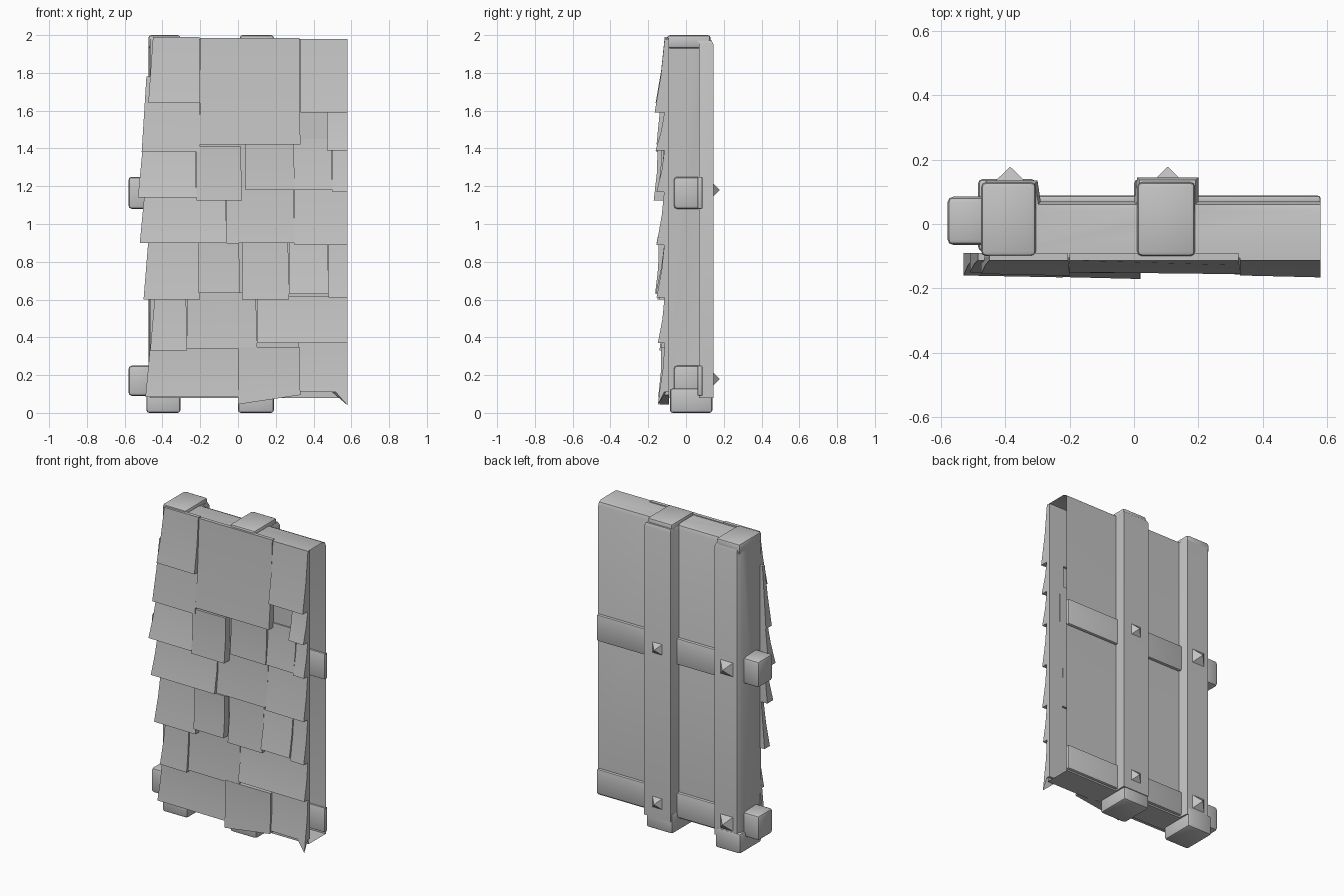
import bpy
import bmesh
from math import radians

cube = bpy.data.objects.get("Cube")
if cube:
    bpy.data.objects.remove(cube, do_unlink=True)

grey = bpy.data.materials.new("weathered grey")
grey.use_nodes = True
colour = (0.55, 0.55, 0.55, 1)
grey.diffuse_color = colour
grey.node_tree.nodes["Principled BSDF"].inputs["Base Color"].default_value = colour

RIGHT_END = 0.58
FRONT = -0.105
BACK = 0.07


def finish(name, bm, angle=40):
    """Turn a bmesh into a shaded, coloured object."""
    bmesh.ops.recalc_face_normals(bm, faces=bm.faces)
    mesh = bpy.data.meshes.new(name)
    bm.to_mesh(mesh)
    bm.free()
    obj = bpy.data.objects.new(name, mesh)
    bpy.context.collection.objects.link(obj)
    mesh.materials.append(grey)
    bpy.ops.object.select_all(action="DESELECT")
    obj.select_set(True)
    bpy.context.view_layer.objects.active = obj
    bpy.ops.object.shade_smooth_by_angle(angle=radians(angle))
    return obj


def hull(name, points, bevel=0.0):
    """Convex solid around a few corner points, with softened edges."""
    bm = bmesh.new()
    for p in points:
        bm.verts.new(p)
    bmesh.ops.convex_hull(bm, input=bm.verts)
    bmesh.ops.dissolve_limit(bm, angle_limit=radians(1), verts=bm.verts, edges=bm.edges)
    if bevel:
        bmesh.ops.bevel(bm, geom=bm.edges[:], offset=bevel, segments=2,
                        profile=0.5, affect="EDGES", clamp_overlap=True)
    return finish(name, bm)


def block(name, xs, ys, zs, bevel=0.0):
    return hull(name, [(x, y, z) for x in xs for y in ys for z in zs], bevel)


# Hollow wall shell: post outline extruded upward, left open at one end
outline = [(RIGHT_END, FRONT), (RIGHT_END, BACK), (0.2, BACK), (0.2, 0.145),
           (0.01, 0.145), (0, BACK), (-0.29, BACK), (-0.3, 0.135),
           (-0.46, 0.135), (-0.475, 0.1), (-0.465, FRONT)]
bm = bmesh.new()
base = bm.faces.new([bm.verts.new((x, y, 0.08)) for x, y in outline])
top = bmesh.ops.extrude_face_region(bm, geom=[base], use_keep_orig=True)
for v in top["geom"]:
    if isinstance(v, bmesh.types.BMVert):
        v.co.z = 1.98
open_end = [f for f in bm.faces if all(v.co.x > 0.57 for v in f.verts)]
bmesh.ops.delete(bm, geom=open_end, context="FACES_ONLY")
rim = [e for e in bm.edges if all(v.co.z > 1.9 and v.co.y > 0 for v in e.verts)]
bmesh.ops.bevel(bm, geom=rim, offset=0.03, segments=2, profile=0.5, affect="EDGES")
finish("wall_shell", bm)

# Post ends above and below the wall, with small pegs on the back
for side, x0, x1 in (("middle", 0.0, 0.19), ("right", -0.485, -0.305)):
    block(side + "_post_foot", (x0, x1), (-0.085, 0.14), (0.0, 0.13), 0.015)
    block(side + "_post_top", (x0 + 0.01, x1), (-0.1, 0.13), (1.93, 2.0), 0.015)
    mid = (x0 + x1) / 2 + 0.01
    for z in (0.18, 1.18):
        hull(side + "_post_peg",
             [(mid + dx, 0.13, z + dz) for dx in (-0.05, 0.05) for dz in (-0.05, 0.05)]
             + [(mid, 0.178, z)])

# Cross beams: raised strip on the back and a stub past the edge
for level, z0, z1 in (("lower", 0.09, 0.25), ("upper", 1.08, 1.25)):
    block(level + "_beam_strip", (-0.4, RIGHT_END), (0.06, 0.088), (z0, z1), 0.008)
    block(level + "_beam_stub", (-0.58, -0.45), (-0.065, 0.085), (z0, z1), 0.018)


def shingle(x0, x1, top_z, low_z, lip, skew=0.0, flat=False):
    """Sloping board whose lower edge stands out from the wall."""
    inner = FRONT + 0.015
    upper = FRONT - lip * 0.75 if flat else FRONT - 0.008
    flare = 0.025 if x0 < -0.45 else 0
    cut = x1 > 0.57
    xt0, xt1 = x0 + flare, x1 if cut else x1 - 0.005
    zl, zr = low_z + skew / 2, low_z - skew / 2
    bm = bmesh.new()
    grid = []
    # Three rows down the board give it a slightly hollow slope
    for t, sag in ((0, 0), (0.5, 0.006), (1, 0)):
        y = upper + (FRONT - lip - upper) * t + sag
        grid.append([
            bm.verts.new((xt0 + (x0 - xt0) * t, y, top_z + (zl - top_z) * t)),
            bm.verts.new((xt1 + (x1 - xt1) * t, y - 0.006 * t, top_z + (zr - top_z) * t))])
    back = [[bm.verts.new((v.co.x, inner, v.co.z)) for v in row] for row in grid]
    for a, b in zip(range(2), range(1, 3)):
        bm.faces.new((grid[a][0], grid[b][0], grid[b][1], grid[a][1]))
        bm.faces.new((back[a][0], back[a][1], back[b][1], back[b][0]))
        for s in range(2):
            bm.faces.new((grid[a][s], back[a][s], back[b][s], grid[b][s]))
    for r in (0, -1):
        bm.faces.new((grid[r][0], grid[r][1], back[r][1], back[r][0]))
    finish("shingle", bm)


# Courses from the top down: left, right, top, bottom, lip
boards = [
    (-0.475, -0.2, 1.99, 1.64, 0.05), (-0.2, 0.33, 1.985, 1.42, 0.045),
    (0.33, RIGHT_END, 1.98, 1.59, 0.055),
    (-0.51, -0.2, 1.78, 1.38, 0.045), (0.47, RIGHT_END, 1.6, 1.39, 0.05),
    (-0.53, -0.22, 1.4, 1.14, 0.055), (0.27, 0.5, 1.45, 1.18, 0.035),
    (0.5, RIGHT_END, 1.4, 1.17, 0.045),
    (-0.52, -0.06, 1.16, 0.9, 0.045), (-0.06, 0.3, 1.2, 0.9, 0.03),
    (0.3, RIGHT_END, 1.2, 0.89, 0.045),
    (-0.5, -0.2, 0.91, 0.6, 0.04), (0.02, 0.27, 0.91, 0.6, 0.03),
    (0.27, 0.48, 0.91, 0.63, 0.05), (0.48, RIGHT_END, 0.91, 0.61, 0.045),
    (-0.465, -0.27, 0.62, 0.33, 0.03), (-0.27, 0.1, 0.64, 0.34, 0.02),
    (0.1, RIGHT_END, 0.62, 0.37, 0.038),
    (-0.49, 0.02, 0.35, 0.085, 0.02), (0.32, RIGHT_END, 0.38, 0.11, 0.03)]
for board in boards:
    shingle(*board)

# Loose boards that hang flatter than their neighbours
shingle(0.04, 0.3, 1.45, 1.18, 0.035, flat=True)
shingle(-0.22, 0.02, 1.41, 1.125, 0.06, flat=True)
shingle(-0.21, 0.01, 0.9, 0.635, 0.052, flat=True)
shingle(0.0, 0.33, 0.35, 0.07, 0.035, skew=-0.05, flat=True)

# Splintered lower corner
hull("splintered_corner",
     [(RIGHT_END, y, z) for y, z in ((-0.15, 0.04), (FRONT, 0.13), (-0.135, 0.14))]
     + [(0.5, -0.13, 0.13), (0.5, FRONT, 0.11)])
